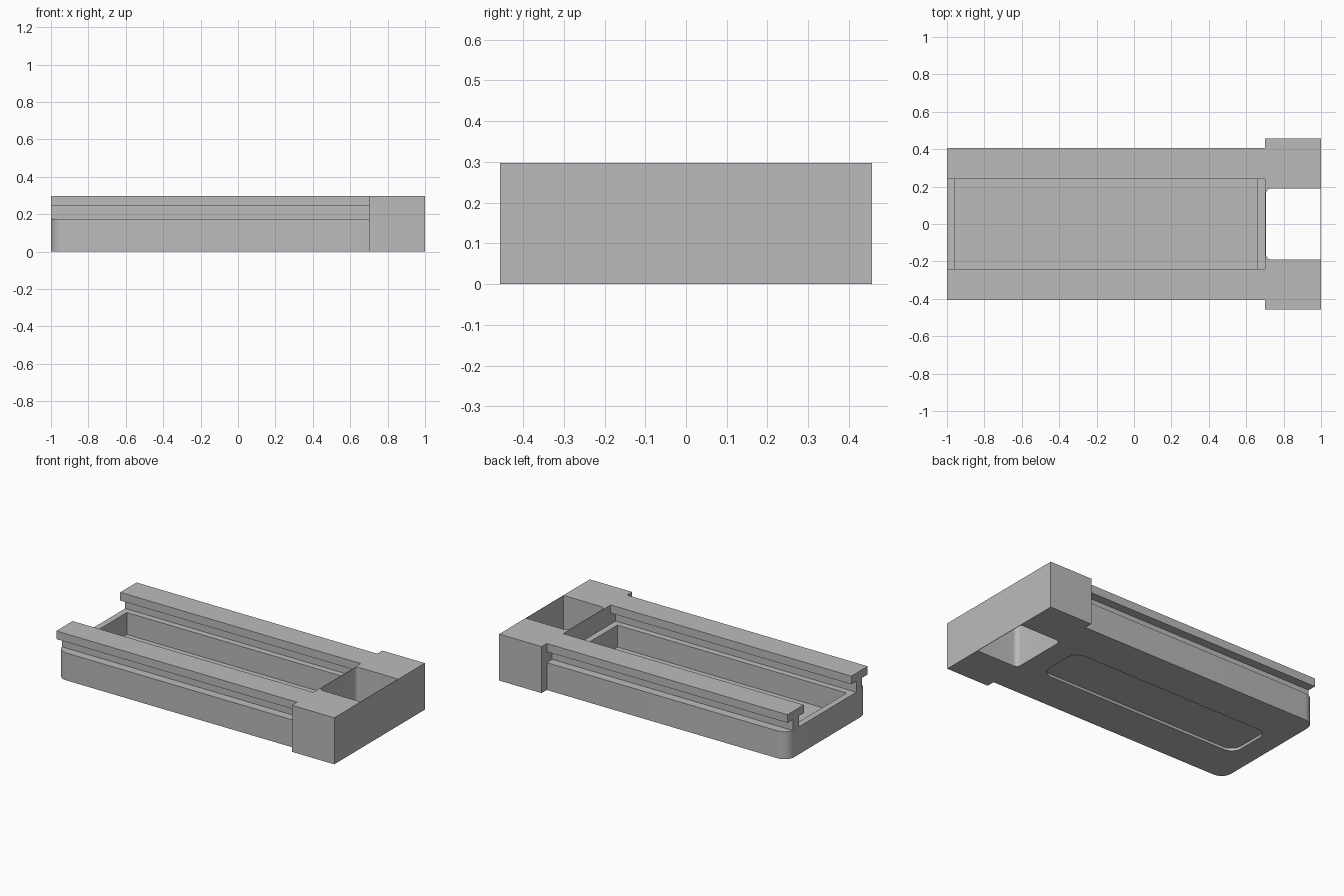
import bpy
import bmesh
from math import cos, sin, pi, radians
from mathutils import Matrix

cube = bpy.data.objects.get("Cube")
if cube:
    bpy.data.objects.remove(cube, do_unlink=True)

grey = bpy.data.materials.new("plain grey")
grey.use_nodes = True
colour = (0.5, 0.5, 0.5, 1)
grey.diffuse_color = colour
grey.node_tree.nodes["Principled BSDF"].inputs["Base Color"].default_value = colour


def rounded_outline(x0, x1, y0, y1, r_left=0, r_right=0, steps=8):
    """Anticlockwise rectangle with a radius for each end."""
    points = []
    corners = ((x1, y1, r_right), (x0, y1, r_left), (x0, y0, r_left), (x1, y0, r_right))
    for i, (x, y, r) in enumerate(corners):
        cx = x - r if x == x1 else x + r
        cy = y - r if y == y1 else y + r
        for k in range(steps + 1 if r else 1):
            a = (i + k / steps) * pi / 2
            points.append((cx + r * cos(a), cy + r * sin(a)))
    return points


def prism(name, outline, low, high, turn=None):
    """Extrude an outline upwards, then optionally turn it."""
    bm = bmesh.new()
    face = bm.faces.new([bm.verts.new((x, y, low)) for x, y in outline])
    top = bmesh.ops.extrude_face_region(bm, geom=[face])["geom"]
    bmesh.ops.translate(bm, vec=(0, 0, high - low),
                        verts=[v for v in top if isinstance(v, bmesh.types.BMVert)])
    if turn:
        bmesh.ops.transform(bm, matrix=turn, verts=bm.verts)
    bmesh.ops.recalc_face_normals(bm, faces=bm.faces)
    mesh = bpy.data.meshes.new(name)
    bm.to_mesh(mesh)
    bm.free()
    mesh.materials.append(grey)
    obj = bpy.data.objects.new(name, mesh)
    bpy.context.collection.objects.link(obj)
    return obj


def activate(obj):
    bpy.ops.object.select_all(action="DESELECT")
    obj.select_set(True)
    bpy.context.view_layer.objects.active = obj


def cut(obj, cutter):
    activate(obj)
    mod = obj.modifiers.new("cut", "BOOLEAN")
    mod.operation, mod.solver, mod.object = "DIFFERENCE", "EXACT", cutter
    bpy.ops.object.modifier_apply(modifier=mod.name)
    bpy.data.objects.remove(cutter, do_unlink=True)


JOINT, TOP, LEDGE, LIP = 0.7, 0.297, 0.175, 0.245

# Tray with a deep pocket above and a shallow rounded recess below
tray = prism("tray", rounded_outline(-1, JOINT, -0.405, 0.405, r_left=0.07), 0, LEDGE)
cut(tray, prism("pocket_cutter", rounded_outline(-0.96, 0.66, -0.25, 0.25), 0.035, 0.4))
cut(tray, prism("recess_cutter", rounded_outline(-0.86, 0.56, -0.15, 0.15, 0.07, 0.07),
                -0.1, 0.017))

# End block with a through opening
block = prism("end_block", rounded_outline(JOINT, 1, -0.457, 0.457), 0, TOP)
cut(block, prism("opening_cutter",
                 rounded_outline(0.705, 0.997, -0.19, 0.19, r_left=0.03), -0.1, 0.4))

# T-shaped rails: the profile lies in y-z and is extruded along x
profile = [(0.29, LEDGE), (0.35, LEDGE), (0.35, LIP), (0.405, LIP),
           (0.405, TOP), (0.24, TOP), (0.24, LIP), (0.29, LIP)]
along_x = Matrix(((0, 0, 1, 0), (1, 0, 0, 0), (0, 1, 0, 0), (0, 0, 0, 1)))
prism("back_rail", profile, -1, JOINT, along_x)
prism("front_rail", [(-y, z) for y, z in profile], -1, JOINT, along_x)

# Smooth rounded corners, keep the edges sharp
for obj in (tray, block):
    activate(obj)
    bpy.ops.object.shade_smooth_by_angle(angle=radians(30))
